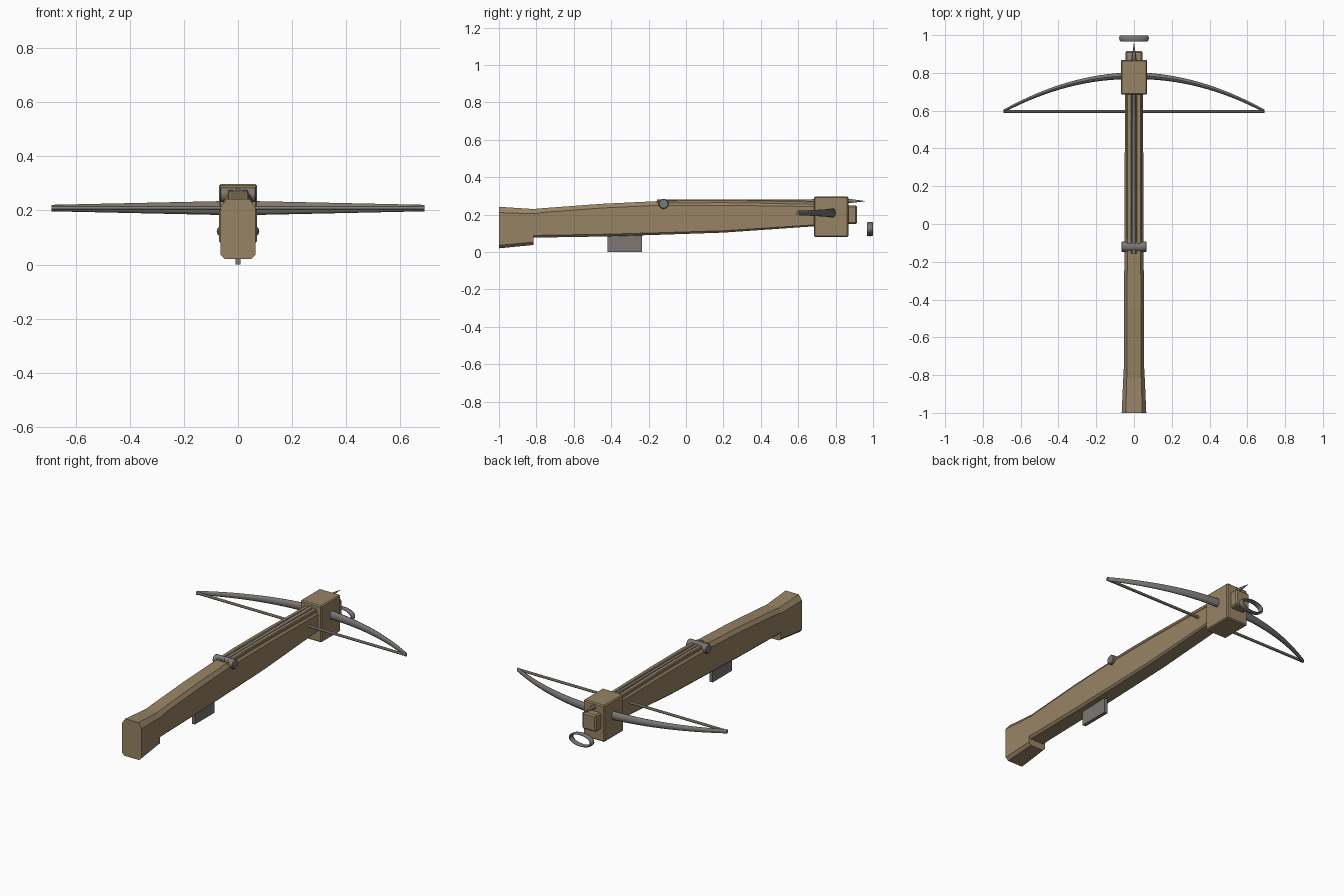
import bpy, bmesh, math
from mathutils import Matrix

if "Cube" in bpy.data.objects:
    bpy.data.objects.remove(bpy.data.objects["Cube"])


def material(name, rgb):
    m = bpy.data.materials.new(name)
    m.diffuse_color = (*rgb, 1)
    m.use_nodes = True
    m.node_tree.nodes["Principled BSDF"].inputs["Base Color"].default_value = m.diffuse_color
    return m


WOOD = material("oak_wood", (0.31, 0.228, 0.13))
STEEL = material("grey_steel", (0.20, 0.185, 0.175))
CORD = material("pale_cord", (0.38, 0.35, 0.27))


def finish(name, bm, mat, smooth=False):
    bmesh.ops.recalc_face_normals(bm, faces=bm.faces)
    me = bpy.data.meshes.new(name)
    bm.to_mesh(me)
    bm.free()
    me.materials.append(mat)
    ob = bpy.data.objects.new(name, me)
    bpy.context.collection.objects.link(ob)
    if smooth:
        bpy.ops.object.select_all(action='DESELECT')
        ob.select_set(True)
        bpy.context.view_layer.objects.active = ob
        bpy.ops.object.shade_smooth_by_angle(angle=math.radians(40))
    return ob


def loft(name, rings, mat, smooth=False):
    bm = bmesh.new()
    loops = [[bm.verts.new(p) for p in r] for r in rings]
    n = len(loops[0])
    for a, b in zip(loops, loops[1:]):
        for i in range(n):
            j = (i + 1) % n
            bm.faces.new((a[i], a[j], b[j], b[i]))
    bm.faces.new(loops[0])
    bm.faces.new(loops[-1])
    return finish(name, bm, mat, smooth)


def chamfered(y, hw, zb, zt, cb, ct, cx=0):
    """Eight-sided section across the stock."""
    pts = [(-hw + cb, zb), (hw - cb, zb), (hw, zb + cb), (hw, zt - 1.4 * ct),
           (hw - ct, zt), (-hw + ct, zt), (-hw, zt - 1.4 * ct), (-hw, zb + cb)]
    return [(cx + x, y, z) for x, z in pts]


def box(name, lo, hi, mat, bevel=0):
    bm = bmesh.new()
    size = [b - a for a, b in zip(lo, hi)]
    mid = [(a + b) / 2 for a, b in zip(lo, hi)]
    bmesh.ops.create_cube(bm, size=1, matrix=Matrix.Translation(mid) @ Matrix.Diagonal((*size, 1)))
    if bevel:
        bmesh.ops.bevel(bm, geom=bm.edges[:], offset=bevel, segments=1, affect='EDGES')
    return finish(name, bm, mat)


def ellipse_x(x, y, z, ry, rz, n=12):
    return [(x, y + ry * math.cos(2 * math.pi * i / n), z + rz * math.sin(2 * math.pi * i / n))
            for i in range(n)]


def circle_y(y, z, r, n=10):
    return [(r * math.cos(2 * math.pi * i / n), y, z + r * math.sin(2 * math.pi * i / n))
            for i in range(n)]


# stock with a deeper butt at the rear and a lowered bed for the rails
loft("stock", [
    chamfered(-1.0, 0.065, 0.02, 0.242, 0.016, 0.022),
    chamfered(-0.815, 0.057, 0.038, 0.230, 0.015, 0.018),
    chamfered(-0.815, 0.056, 0.077, 0.230, 0.012, 0.018),
    chamfered(-0.76, 0.054, 0.078, 0.235, 0.012, 0.016),
    chamfered(-0.45, 0.053, 0.083, 0.258, 0.012, 0.016),
    chamfered(-0.155, 0.051, 0.092, 0.272, 0.011, 0.016),
    chamfered(-0.155, 0.051, 0.092, 0.262, 0.011, 0.010),
    chamfered(0.2, 0.050, 0.104, 0.264, 0.010, 0.010),
    chamfered(0.72, 0.047, 0.140, 0.257, 0.008, 0.010)], WOOD)

# rails either side of the bolt groove
for side, cx in (("left", -0.026), ("right", 0.026)):
    loft("groove_rail_" + side, [
        chamfered(y, 0.013, 0.24, zt, 0.002, 0.004, cx)
        for y, zt in ((-0.155, 0.276), (0.0, 0.281), (0.3, 0.280), (0.72, 0.273))], WOOD)

# head block and nose
box("head_block", (-0.07, 0.685, 0.08), (0.07, 0.868, 0.298), WOOD, 0.006)
box("nose_block", (-0.046, 0.85, 0.15), (0.046, 0.915, 0.25), WOOD, 0.008)

# bow limbs, one swept tapering arc
rings = []
for i in range(33):
    t = -1 + i / 16
    k = abs(t)
    rings.append(ellipse_x(0.69 * t, 0.785 - 0.187 * t * t, 0.209,
                           0.018 - 0.010 * k, 0.027 - 0.015 * k))
loft("bow", rings, STEEL, True)

# bowstring
loft("bowstring", [ellipse_x(x, 0.596, 0.209, 0.008, 0.008, 8) for x in (-0.69, 0.69)], CORD, True)

# release roller
loft("release_roller", [ellipse_x(x, -0.12, 0.258, r, r, 20) for x, r in
                        ((-0.067, 0.023), (-0.063, 0.027), (0.063, 0.027), (0.067, 0.023))],
     STEEL, True)

# bolt with pointed head
loft("bolt", [circle_y(-0.155, 0.272, 0.010), circle_y(0.86, 0.273, 0.010),
              circle_y(0.865, 0.273, 0.013), circle_y(0.957, 0.272, 0.001)], STEEL, True)

# trigger plate
box("trigger_plate", (-0.010, -0.42, 0.0), (0.010, -0.236, 0.10), STEEL)

# oval foot stirrup ring in front of the nose
rings = []
for i in range(33):
    a = 2 * math.pi * i / 32
    ring = []
    for j in range(10):
        b = 2 * math.pi * j / 10
        r = 0.069 + 0.010 * math.cos(b)
        ring.append((r * math.cos(a), 0.983 + 0.017 * math.sin(b), 0.123 + 0.49 * r * math.sin(a)))
    rings.append(ring)
bm = bmesh.new()
loops = [[bm.verts.new(p) for p in r] for r in rings[:-1]]
for i in range(32):
    p, q = loops[i], loops[(i + 1) % 32]
    for j in range(10):
        k = (j + 1) % 10
        bm.faces.new((p[j], p[k], q[k], q[j]))
finish("stirrup_ring", bm, STEEL, True)
